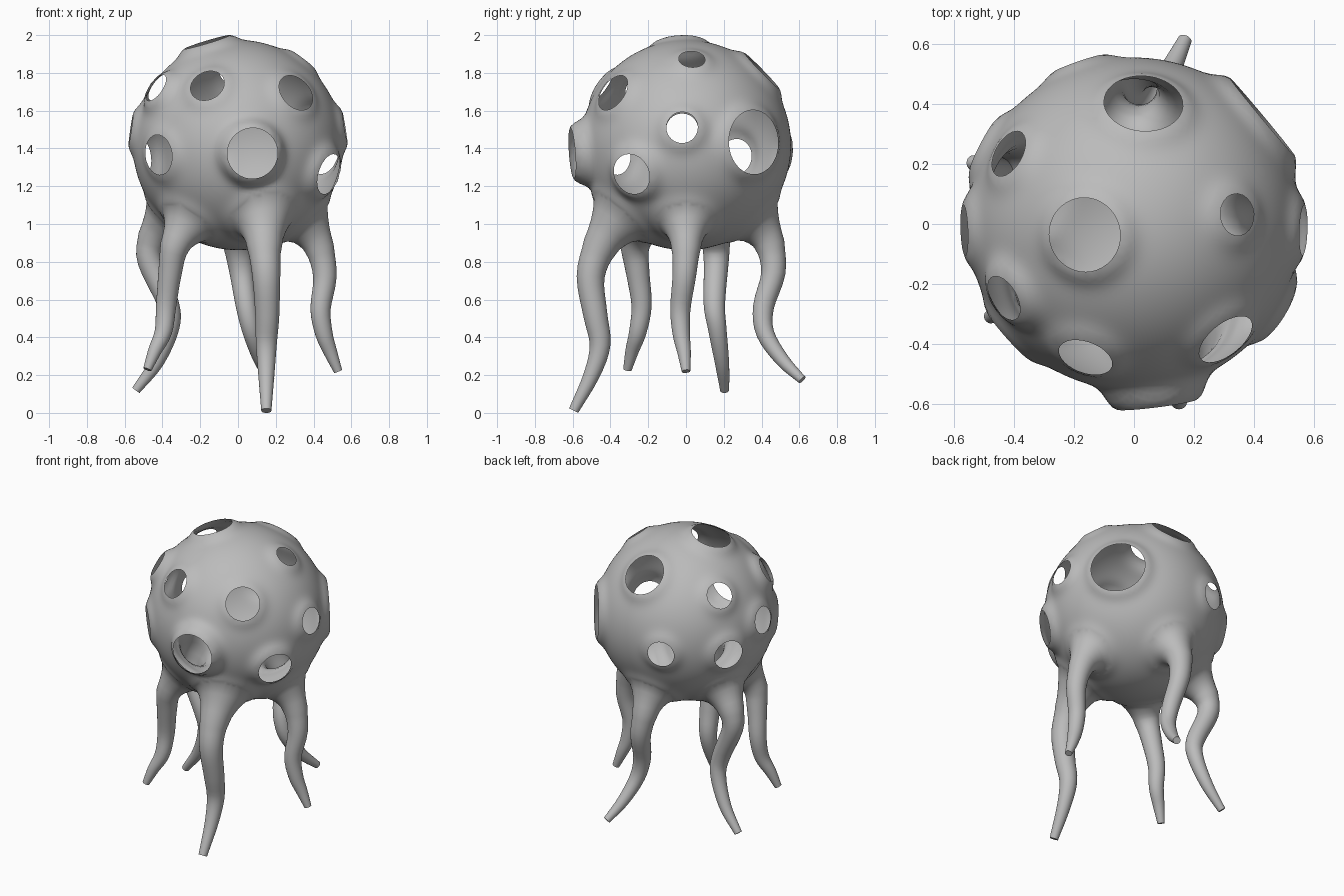
import bpy, bmesh, math
from mathutils import Vector

if "Cube" in bpy.data.objects:
    bpy.data.objects.remove(bpy.data.objects["Cube"])

CENTRE = Vector((0, 0, 1.418))
R = 0.556

# round openings: direction from the centre, opening radius, lip height
HOLES = [
    ((0.07, -0.55, -0.04), 0.120, 0.068),
    ((-0.16, -0.44, 0.31), 0.090, 0.020),
    ((0.31, -0.39, 0.28), 0.102, 0.018),
    ((-0.405, -0.36, -0.05), 0.103, 0.018),
    ((0.485, -0.29, -0.155), 0.103, 0.035),
    ((-0.43, -0.245, 0.30), 0.076, 0.034),
    ((-0.41, 0.23, 0.30), 0.080, 0.019),
    ((-0.16, -0.035, 0.53), 0.118, 0.028),
    ((0.03, 0.385, 0.375), 0.127, 0.022),
    ((0.33, 0.03, 0.435), 0.068, 0.019),
    ((0.55, -0.02, 0.09), 0.080, 0.024),
    ((0.42, 0.35, 0.015), 0.162, 0.028),
    ((-0.18, 0.52, -0.04), 0.082, 0.020),
    ((-0.55, -0.02, 0.08), 0.082, 0.024),
    ((-0.48, 0.25, -0.06), 0.092, 0.024),
]

# tentacle centre lines from root to tip, with tube thickness factor
TENTACLES = [
    ([(.14, -.37, 1.02), (.14, -.455, .88), (.15, -.505, .72), (.155, -.48, .52),
      (.15, -.455, .36), (.15, -.50, .20), (.15, -.595, .012)], 1.12),
    ([(.36, 0, 1.01), (.432, 0, .87), (.46, -.01, .72), (.437, -.03, .55),
      (.455, -.025, .42), (.49, -.01, .32), (.53, 0, .22)], .94),
    ([(0, .37, 1.02), (0, .443, .89), (.02, .462, .74), (.045, .41, .56),
      (.075, .42, .42), (.12, .51, .28), (.17, .615, .175)], .97),
    ([(-.37, .13, 1.03), (-.45, .155, .92), (-.465, .16, .80), (-.37, .15, .58),
      (-.36, .165, .45), (-.43, .19, .27), (-.54, .205, .12)], 1.0),
    ([(-.27, -.24, 1.01), (-.335, -.27, .88), (-.36, -.255, .74), (-.38, -.235, .57),
      (-.395, -.255, .43), (-.44, -.285, .33), (-.48, -.31, .23)], .94),
]
RADII = [.145, .083, .066, .057, .049, .038, .024]
STEPS = 4


def spline(pts, t):
    """Catmull-Rom point on a list of vectors."""
    i = min(int(t), len(pts) - 2)
    u = t - i
    p1, p2 = pts[i], pts[i + 1]
    p0 = pts[i - 1] if i else p1 * 2 - p2
    p3 = pts[i + 2] if i + 2 < len(pts) else p2 * 2 - p1
    return 0.5 * (2 * p1 + (p2 - p0) * u + (2 * p0 - 5 * p1 + 4 * p2 - p3) * u * u
                  + (3 * p1 - p0 - 3 * p2 + p3) * u ** 3)


bm = bmesh.new()
bmesh.ops.create_icosphere(bm, subdivisions=6, radius=R)


def cut_round(direction, radius):
    """Remove a round patch and snap its border to a clean circle."""
    d = Vector(direction).normalized()
    ang = math.asin(radius / R)
    bmesh.ops.delete(bm, geom=[v for v in bm.verts if v.co.angle(d) < ang - 0.017],
                     context='VERTS')
    edges = [e for e in bm.edges if e.is_boundary
             and all(v.co.angle(d) < ang + 0.03 for v in e.verts)]
    for v in {v for e in edges for v in e.verts}:
        side = (v.co - d * v.co.dot(d)).normalized()
        v.co = (d * math.cos(ang) + side * math.sin(ang)) * R
    return edges


# cut the openings and the tentacle roots out of the round body
for d, r, lip in HOLES:
    cut_round(d, r)
roots = []
for path, k in TENTACLES:
    roots.append(cut_round(Vector(path[0]) - CENTRE, RADII[0] * k))

# raised lips around openings, soft swelling around roots
swells = [(Vector(d).normalized(), r, lip, 0.05) for d, r, lip in HOLES]
swells += [((Vector(p[0]) - CENTRE).normalized(), RADII[0] * k, 0.018, 0.05)
           for p, k in TENTACLES]
for v in bm.verts:
    n = v.co.normalized()
    rise = 0
    for d, r, lip, w in swells:
        gap = (n.angle(d) - math.asin(r / R)) * R
        if gap < 0.25:
            rise = max(rise, lip * math.exp(-(gap / w) ** 2))
    v.co = n * (R + rise) + CENTRE

# grow each hollow tentacle from its root border
for (path, k), edges in zip(TENTACLES, roots):
    pts = [Vector(p) for p in path]
    radii = [Vector((r * k, 0, 0)) for r in RADII]
    axis = (pts[0] - CENTRE).normalized()
    border = {v for e in edges for v in e.verts}
    pts[0] = sum((v.co for v in border), Vector()) / len(border)
    offs = {}
    for v in border:
        o = v.co - CENTRE
        offs[v] = (o - axis * o.dot(axis)).normalized()
    root_axis = axis.copy()
    last = (len(pts) - 1) * STEPS
    for s in range(1, last + 1):
        t = s / STEPS
        p = spline(pts, t)
        tangent = (spline(pts, min(t + .1, len(pts) - 1)) - spline(pts, t - .1)).normalized()
        rad = spline(radii, t).x
        if t < 1:   # flared root that turns gradually into the tube
            tangent = root_axis.lerp(tangent, t).normalized()
            rad = (RADII[1] + (RADII[0] - RADII[1]) * (1 - t) ** 1.7) * k
        turn = axis.rotation_difference(tangent)
        geom = bmesh.ops.extrude_edge_only(bm, edges=edges)['geom']
        new_edges = [g for g in geom if isinstance(g, bmesh.types.BMEdge)]
        new_verts = [g for g in geom if isinstance(g, bmesh.types.BMVert)]
        new_offs = {}
        for v in new_verts:
            src = next(e.other_vert(v) for e in v.link_edges if e.other_vert(v) in offs)
            new_offs[v] = turn @ offs[src]
        for v, o in new_offs.items():
            v.co = p + o * rad
        edges, offs, axis = new_edges, new_offs, tangent
    bmesh.ops.holes_fill(bm, edges=edges, sides=0)

bmesh.ops.recalc_face_normals(bm, faces=bm.faces)
# make sure the skin faces outward
top = max(bm.faces, key=lambda f: f.calc_center_median().z)
if top.normal.dot(top.calc_center_median() - CENTRE) < 0:
    bmesh.ops.reverse_faces(bm, faces=bm.faces)

mesh = bpy.data.meshes.new("hollow_body_with_tentacles")
bm.to_mesh(mesh)
bm.free()
body = bpy.data.objects.new("hollow_body_with_tentacles", mesh)
bpy.context.collection.objects.link(body)

grey = bpy.data.materials.new("plain_grey")
grey.diffuse_color = (0.5, 0.5, 0.5, 1)
grey.use_nodes = True
grey.node_tree.nodes["Principled BSDF"].inputs["Base Color"].default_value = grey.diffuse_color
mesh.materials.append(grey)

bpy.context.view_layer.objects.active = body
body.select_set(True)
bpy.ops.object.shade_smooth_by_angle(angle=math.radians(50))
